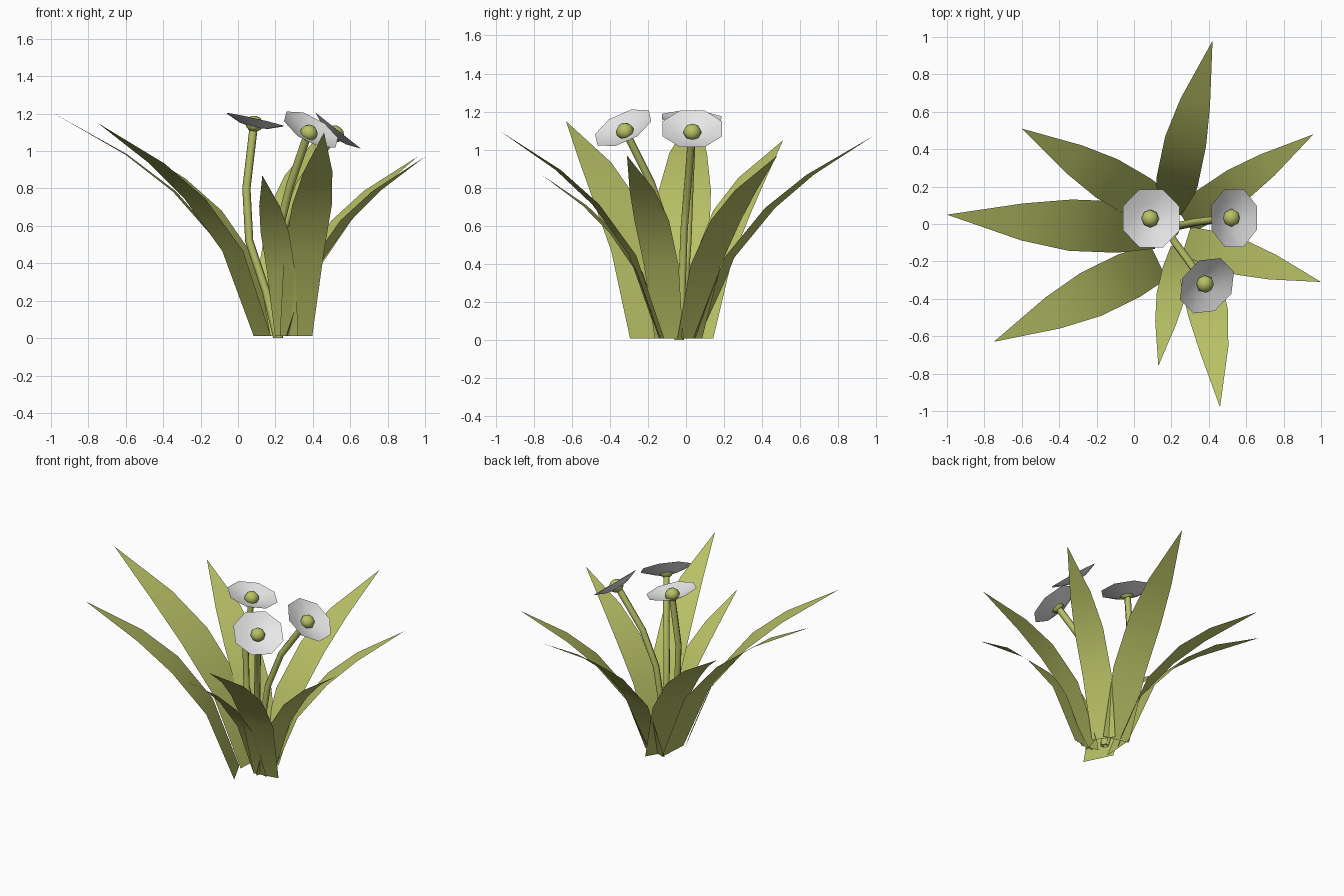
import bpy, bmesh, math
from mathutils import Vector

if "Cube" in bpy.data.objects:
    bpy.data.objects.remove(bpy.data.objects["Cube"])


def material(name, rgb):
    m = bpy.data.materials.new(name)
    m.diffuse_color = (*rgb, 1)
    m.use_nodes = True
    m.node_tree.nodes["Principled BSDF"].inputs["Base Color"].default_value = m.diffuse_color
    return m


GREEN = material("leaf_green", (0.48, 0.53, 0.13))
WHITE = material("petal_white", (0.8, 0.8, 0.8))


def finish(name, bm, mat):
    me = bpy.data.meshes.new(name)
    bm.to_mesh(me)
    bm.free()
    for p in me.polygons:
        p.use_smooth = True
    me.materials.append(mat)
    ob = bpy.data.objects.new(name, me)
    bpy.context.collection.objects.link(ob)
    return ob


# Shared leaf shape: (distance along, height fraction, width fraction, sideways bow)
ROWS = [(0, 0, 0.82, 0), (0.18, 0.40, 1, 0.6), (0.41, 0.645, 1, 1), (0.64, 0.81, 0.72, 0.9)]


def leaf(i, base, tip, width, bow=0.0):
    bm = bmesh.new()
    b, t = Vector((*base, 0.01)), Vector(tip)
    run = Vector((t.x - b.x, t.y - b.y, 0))
    side = Vector((-run.y, run.x, 0)).normalized()
    prev = None
    for f, h, w, k in ROWS:
        c = b + run * f + side * bow * k
        c.z = b.z + (t.z - b.z) * h
        row = [bm.verts.new(c + side * s * width * w / 2) for s in (1, -1)]
        if prev:
            bm.faces.new((prev[0], prev[1], row[1], row[0]))
        prev = row
    bm.faces.new((prev[0], prev[1], bm.verts.new(t)))
    finish(f"leaf_{i}", bm, GREEN)


# Leaves: base xy, tip xyz, width, bow
LEAVES = [
    ((0.20, 0.06), (0.42, 0.98, 1.07), 0.225, 0.015),
    ((0.17, 0.06), (-0.60, 0.51, 1.05), 0.235, 0),
    ((0.12, -0.02), (-1.0, 0.05, 1.21), 0.275, 0.015),
    ((0.13, -0.20), (-0.75, -0.63, 1.15), 0.255, 0),
    ((0.26, -0.13), (0.13, -0.76, 0.87), 0.155, -0.01),
    ((0.31, -0.13), (0.46, -0.98, 1.10), 0.215, 0.025),
    ((0.28, -0.09), (1.0, -0.31, 0.97), 0.19, 0),
    ((0.27, 0.02), (0.96, 0.48, 0.97), 0.19, 0),
]
for i, args in enumerate(LEAVES, 1):
    leaf(i, *args)


def stem(i, pts, r=0.022, n=6):
    bm = bmesh.new()
    pts = [Vector(p) for p in pts]
    prev = None
    for j, p in enumerate(pts):
        d = pts[min(j + 1, len(pts) - 1)] - pts[max(j - 1, 0)]
        if j == 0:
            d = Vector((0, 0, 1))
        q = Vector((0, 0, 1)).rotation_difference(d.normalized())
        ring = [bm.verts.new(p + q @ Vector((r * math.cos(a), r * math.sin(a), 0)))
                for a in (math.tau * k / n for k in range(n))]
        if prev:
            for k in range(n):
                m = (k + 1) % n
                bm.faces.new((prev[k], prev[m], ring[m], ring[k]))
        prev = ring
    finish(f"stem_{i}", bm, GREEN)


def flower(i, centre, normal, r=0.168, n=8):
    q = Vector((0, 0, 1)).rotation_difference(Vector(normal).normalized())
    # Shallow octagonal cup of petals
    bm = bmesh.new()
    rings = []
    for rad, z in ((r, 0.0), (0.085, -0.032)):
        rings.append([bm.verts.new((rad * math.cos(a), rad * math.sin(a), z))
                      for a in (math.tau * (k + 0.5) / n for k in range(n))])
    apex = bm.verts.new((0, 0, -0.045))
    for k in range(n):
        m = (k + 1) % n
        bm.faces.new((rings[1][k], rings[0][k], rings[0][m], rings[1][m]))
        bm.faces.new((apex, rings[1][k], rings[1][m]))
    bmesh.ops.recalc_face_normals(bm, faces=bm.faces[:])
    # Round middle
    ball = bmesh.new()
    bmesh.ops.create_uvsphere(ball, u_segments=8, v_segments=6, radius=0.048)
    bmesh.ops.translate(ball, verts=ball.verts[:], vec=(0, 0, -0.025))
    bmesh.ops.scale(ball, verts=ball.verts[:], vec=(1, 1, 0.9))
    for name, mesh, mat in (("petals", bm, WHITE), ("flower_middle", ball, GREEN)):
        ob = finish(f"{name}_{i}", mesh, mat)
        ob.rotation_mode = 'QUATERNION'
        ob.rotation_quaternion = q
        ob.location = centre


# Stems and their flowers
stem(1, [(0.21, -0.03, 0), (0.15, -0.01, 0.25), (0.06, 0.01, 0.52), (0.045, 0.02, 0.80), (0.085, 0.035, 1.14)])
flower(1, (0.092, 0.03, 1.168), (0.22, 0.04, 0.97))
stem(2, [(0.22, -0.03, 0), (0.20, -0.02, 0.30), (0.24, -0.01, 0.58), (0.33, 0.01, 0.82), (0.505, 0.03, 1.075)])
flower(2, (0.535, 0.033, 1.11), (0.62, 0, 0.78))
stem(3, [(0.22, -0.04, 0), (0.19, -0.05, 0.30), (0.22, -0.10, 0.58), (0.28, -0.18, 0.82), (0.37, -0.31, 1.08)])
flower(3, (0.39, -0.33, 1.115), (0.45, -0.40, 0.79))
